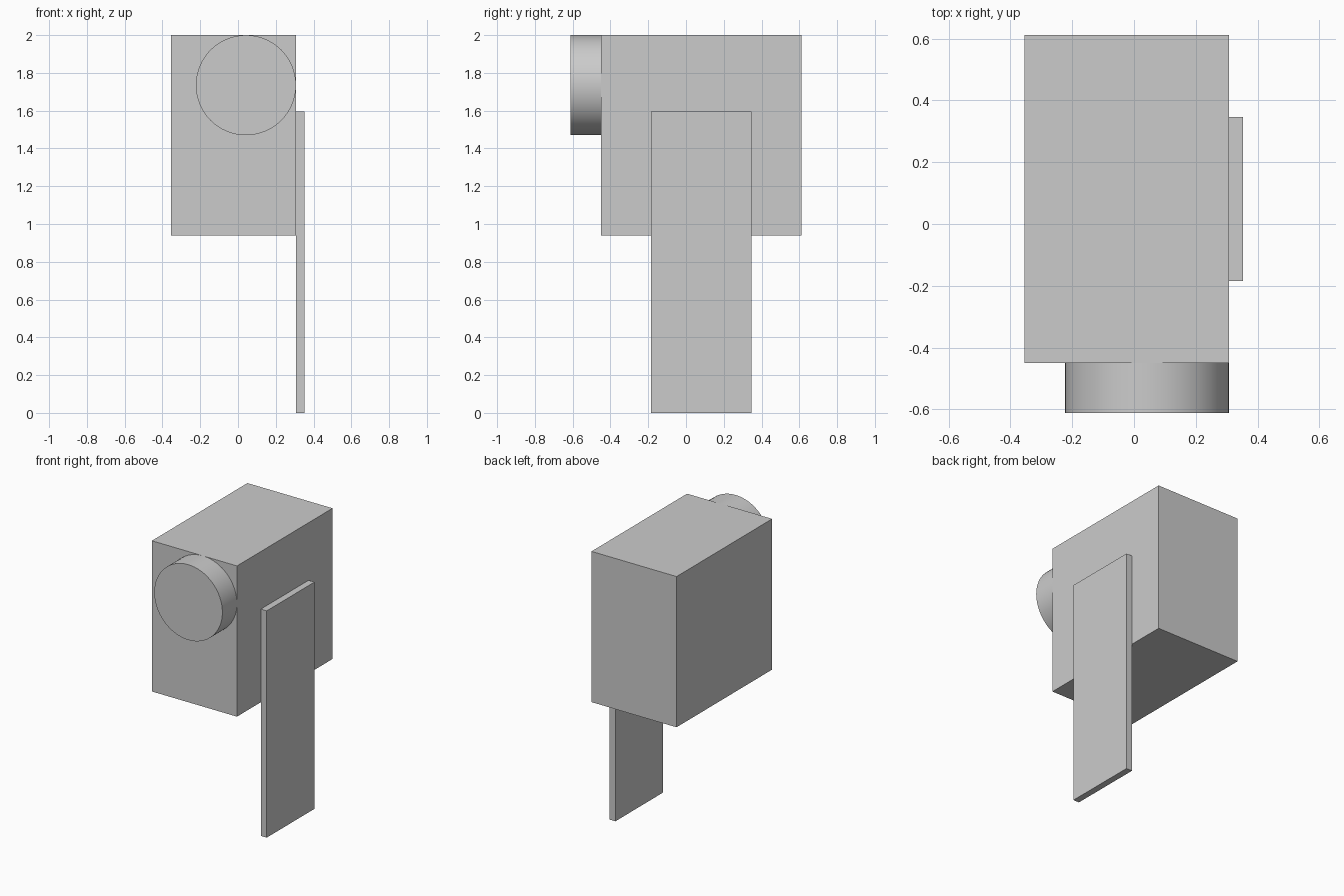
import bpy
import math

cube = bpy.data.objects.get("Cube")
if cube:
    bpy.data.objects.remove(cube, do_unlink=True)

# One plain grey for every part
COLOUR = (0.6, 0.6, 0.6, 1.0)
grey = bpy.data.materials.new("plain_grey")
grey.use_nodes = True
grey.diffuse_color = COLOUR
shader = next(n for n in grey.node_tree.nodes if n.type == "BSDF_PRINCIPLED")
shader.inputs["Base Color"].default_value = COLOUR


def finish(name):
    obj = bpy.context.object
    obj.name = name
    obj.data.materials.append(grey)
    return obj


def box(name, low, high):
    """Box spanning two opposite corners."""
    centre = [(a + b) / 2 for a, b in zip(low, high)]
    bpy.ops.mesh.primitive_cube_add(size=1, location=centre)
    obj = finish(name)
    obj.scale = [b - a for a, b in zip(low, high)]
    bpy.ops.object.transform_apply(location=False, rotation=False, scale=True)
    return obj


# Main housing
box("housing", (-0.355, -0.45, 0.94), (0.307, 0.612, 2.0))

# Flat support plate on the left side, reaching the ground
box("support_plate", (0.307, -0.185, 0.0), (0.353, 0.346, 1.595))

# Round disc on the front, flush with the top and left edges
bpy.ops.mesh.primitive_cylinder_add(
    vertices=64, radius=0.265, depth=0.162,
    location=(0.042, -0.531, 1.735), rotation=(math.pi / 2, 0, 0))
finish("front_disc")
bpy.ops.object.shade_smooth_by_angle(angle=math.radians(30))
